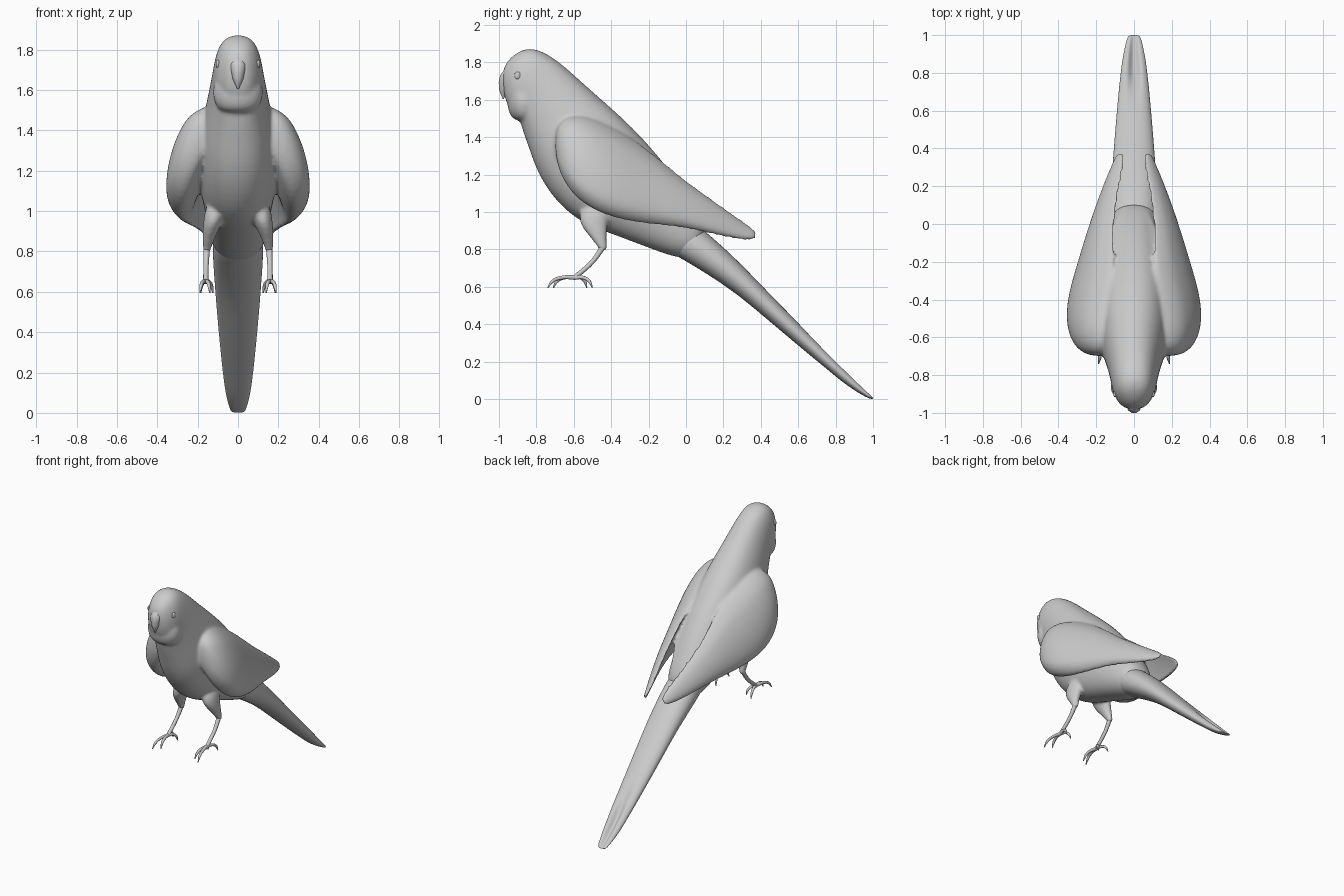
import bpy, bmesh
from math import sin, cos, pi, copysign
from mathutils import Vector

if "Cube" in bpy.data.objects:
    bpy.data.objects.remove(bpy.data.objects["Cube"])

grey = bpy.data.materials.new("plain_grey")
grey.use_nodes = True
grey.diffuse_color = (0.6, 0.6, 0.6, 1)
grey.node_tree.nodes["Principled BSDF"].inputs["Base Color"].default_value = grey.diffuse_color


def finish(name, data):
    obj = bpy.data.objects.new(name, data)
    bpy.context.collection.objects.link(obj)
    data.materials.append(grey)
    return obj


def loft(name, parts, blend=False):
    """Skin lists of closed rings with capped ends; optionally melt the parts into one skin."""
    bm = bmesh.new()
    for rings in parts:
        loops = [[bm.verts.new(p) for p in ring] for ring in rings]
        n = len(loops[0])
        for a, b in zip(loops, loops[1:]):
            for i in range(n):
                j = (i + 1) % n
                bm.faces.new((a[i], a[j], b[j], b[i]))
        bm.faces.new(loops[0])
        bm.faces.new(loops[-1])
    bmesh.ops.recalc_face_normals(bm, faces=bm.faces)
    mesh = bpy.data.meshes.new(name)
    bm.to_mesh(mesh)
    bm.free()
    mesh.shade_smooth()
    obj = finish(name, mesh)
    sub = obj.modifiers.new("round", 'SUBSURF')
    sub.levels = sub.render_levels = 2
    if blend:
        melt = obj.modifiers.new("melt", 'REMESH')
        melt.mode = 'VOXEL'
        melt.voxel_size = .01
        melt.use_smooth_shade = True
        soft = obj.modifiers.new("soften", 'SMOOTH')
        soft.factor = .5
        soft.iterations = 8


def tube(name, points):
    """Rounded tapering tube; each point is (x, y, z, radius)."""
    curve = bpy.data.curves.new(name, 'CURVE')
    curve.dimensions = '3D'
    curve.bevel_depth = 1
    curve.bevel_resolution = 3
    curve.use_fill_caps = True
    spline = curve.splines.new('BEZIER')
    spline.bezier_points.add(len(points) - 1)
    for bp, (x, y, z, r) in zip(spline.bezier_points, points):
        bp.co = (x, y, z)
        bp.radius = r
        bp.handle_left_type = bp.handle_right_type = 'AUTO'
    spline.resolution_u = 6
    finish(name, curve)


def stack(rows, side=1):
    """Level oval rings; each row is (x, y, z, x radius, y radius)."""
    angles = [2 * pi * k / 12 for k in range(12)]
    return [[Vector((side * x + rx * sin(a), y + ry * cos(a), z)) for a in angles]
            for x, y, z, rx, ry in rows]


def trunk(sections, groove_from=2):
    """Oval rings between a back line and a belly line, with an optional groove on top."""
    rings = []
    for ty, tz, by, bz, w in sections:
        top, bot = Vector((0, ty, tz)), Vector((0, by, bz))
        mid, half = (top + bot) / 2, (top - bot) / 2
        power = .7 if ty < -.7 else .85
        ring = []
        for k in range(16):
            a = pi * k / 8
            x = copysign(abs(sin(a)) ** power, sin(a)) * w
            v = -.7 if k == 0 and ty > groove_from else cos(a)
            ring.append(mid + half * v + Vector((x, 0, 0)))
        rings.append(ring)
    return rings


# Head and body: back y, z, belly y, z, half width
body = trunk([
    (-.985, 1.73, -.975, 1.65, .03), (-.968, 1.8, -.96, 1.57, .07),
    (-.9, 1.865, -.915, 1.52, .11), (-.81, 1.89, -.885, 1.48, .122),
    (-.68, 1.815, -.875, 1.43, .135), (-.54, 1.685, -.84, 1.33, .16),
    (-.4, 1.565, -.8, 1.21, .187), (-.28, 1.455, -.72, 1.075, .2),
    (-.17, 1.335, -.585, .945, .195), (-.05, 1.185, -.4, .88, .17),
    (.05, 1.03, -.2, .805, .15), (.1, .93, -.06, .755, .13), (.11, .87, .03, .75, .09)])

# Tail, tucked into the rump
loft("tail", [trunk([
    (-.02, 1.0, -.16, .82, .12), (.14, .87, 0, .738, .13),
    (.3, .72, .25, .58, .118), (.45, .56, .41, .445, .107),
    (.7, .31, .66, .235, .085), (.8, .21, .765, .15, .074),
    (.9, .11, .86, .07, .062), (.985, .025, .97, .004, .04),
    (1.005, .004, .997, 0, .03)], groove_from=.75)])

# Back feathers bridging the two wings: y, half width, ridge z, edge z
mantle = []
for y, w, ridge, edge in [
        (-.68, .13, 1.74, 1.48), (-.6, .2, 1.705, 1.44), (-.5, .25, 1.635, 1.39),
        (-.4, .265, 1.55, 1.33), (-.28, .25, 1.44, 1.26), (-.17, .21, 1.325, 1.19),
        (-.06, .15, 1.19, 1.1), (.04, .1, 1.03, .99), (.09, .08, .95, .91)]:
    ring = [Vector((w * u / 5, y, edge + (ridge - edge) * (1 - abs(u / 5) ** 1.3)))
            for u in range(-5, 6)]
    ring += [Vector((w * u, y, edge - .1)) for u in (.6, 0, -.6)]
    mantle.append(ring)

# Full bib below the beak
bib = stack([(0, -.86, 1.485, .07, .05), (0, -.862, 1.515, .115, .085),
             (0, -.865, 1.58, .133, .097), (0, -.865, 1.64, .122, .09),
             (0, -.86, 1.7, .1, .07)])

# Folded wings: top y, z, bottom y, z, then x at top, widest and bottom
wing = [
    (-.7, 1.44, -.7, 1.31, .18, .22, .2), (-.66, 1.52, -.675, 1.18, .165, .29, .245),
    (-.55, 1.545, -.585, 1.04, .14, .34, .275), (-.4, 1.485, -.42, .95, .11, .338, .285),
    (-.22, 1.37, -.2, .915, .09, .275, .245), (-.02, 1.19, 0, .905, .095, .225, .195),
    (.17, 1.055, .17, .865, .072, .168, .145), (.33, .935, .32, .84, .045, .108, .095),
    (.385, .9, .38, .85, .04, .085, .07)]
STEPS = 8


def wing_ring(side, ty, tz, by, bz, xt, xm, xb):
    bulge = xm - (xt + xb) / 2
    # the shoulder end reaches into the breast, the rear is a thin shell
    inside = -.06 if ty < -.3 else bulge * .2

    def point(t, amount):
        x = xt + (xb - xt) * t + amount * max(sin(pi * t), 0) ** .4
        return Vector((side * x, ty + (by - ty) * t, tz + (bz - tz) * t))
    outer = [point(i / STEPS, bulge) for i in range(STEPS + 1)]
    inner = [point(i / STEPS, inside) for i in range(STEPS - 1, 0, -1)]
    return outer + inner


thigh = [(.1, -.47, 1.05, .06, .09), (.122, -.5, .95, .052, .085),
         (.143, -.475, .88, .034, .052), (.155, -.445, .81, .02, .025),
         (.155, -.44, .79, .018, .02)]
skin = [body, mantle, bib]

for side, label in ((1, "left"), (-1, "right")):
    skin.append([wing_ring(side, *s) for s in wing])
    skin.append(stack(thigh, side))
    tube(label + "_shank", [(side * .155, -.44, .82, .016), (side * .158, -.5, .735, .013),
                            (side * .16, -.595, .65, .013)])

    # Eye, a shallow bead in the side of the head
    loft(label + "_eye", [stack([(.1, -.9, 1.73 + .02 * h, .012 * r, .02 * r)
                                 for h, r in ((-1, .4), (-.6, .9), (.6, .9), (1, .4))], side)])

    # Two toes forward and two back, each ending in a claw
    for n, (x, y) in enumerate(((.188, -.74), (.14, -.71), (.185, -.5), (.125, -.53))):
        dx, dy = x - .16, y + .595
        tube(f"{label}_toe_{n + 1}", [
            (side * (.16 + dx * f), -.595 + dy * f, z, r)
            for f, z, r in ((0, .65, .013), (.45, .65, .01), (.8, .632, .009), (1, .595, .003))])

loft("body_and_wings", skin, blend=True)

# Beak
tube("beak", [(0, -.92, 1.755, .04), (0, -.96, 1.71, .041),
              (0, -.975, 1.655, .026), (0, -.977, 1.605, .004)])
